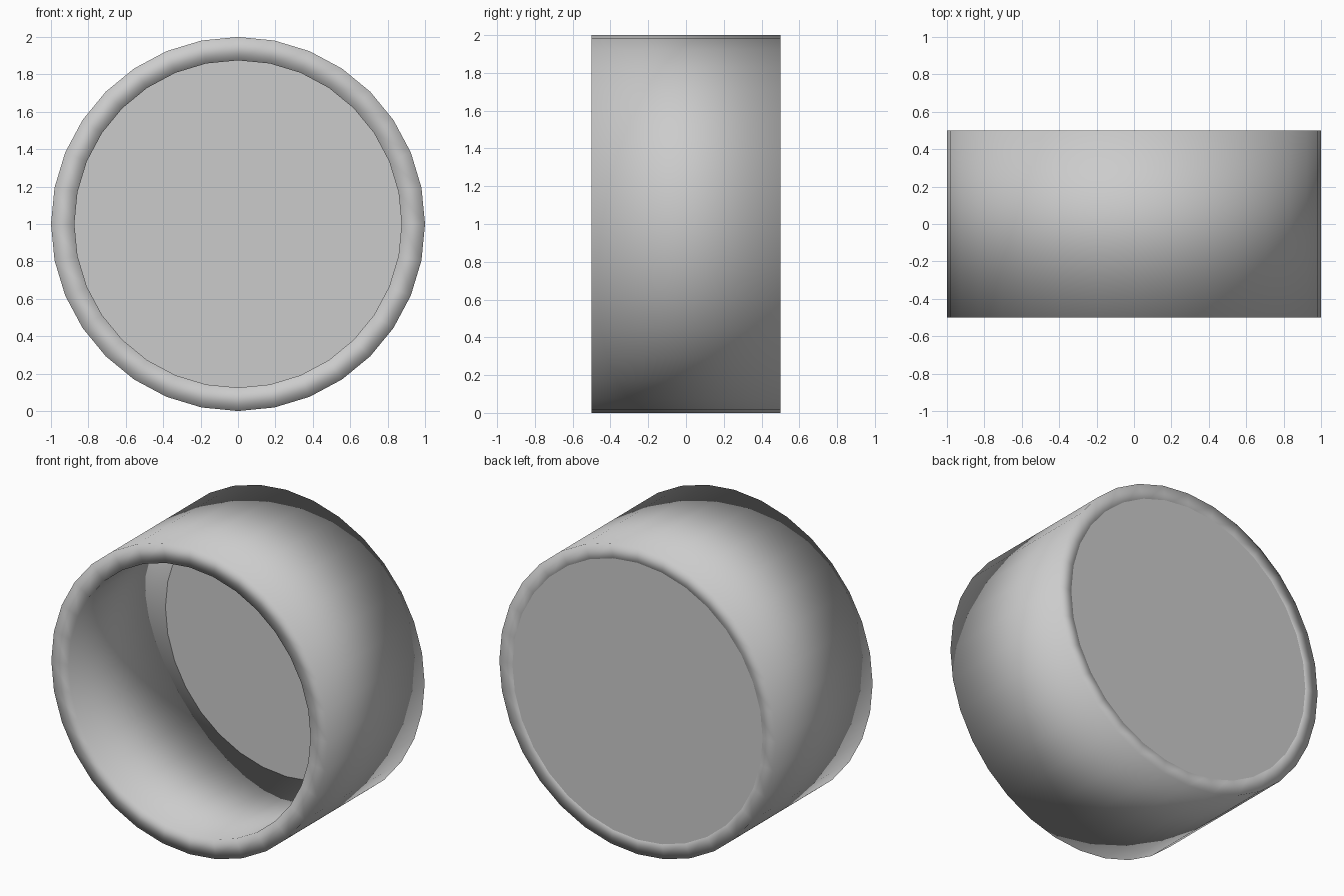
import bpy, bmesh, math

if "Cube" in bpy.data.objects:
    bpy.data.objects.remove(bpy.data.objects["Cube"])

SIDES = 32


def circle_point(r, y, i):
    a = 2 * math.pi * i / SIDES
    return (r * math.sin(a), y, 1 + r * math.cos(a))


def finish(name, bm, smooth):
    bmesh.ops.recalc_face_normals(bm, faces=bm.faces)
    for f in bm.faces:
        f.smooth = smooth
    mesh = bpy.data.meshes.new(name)
    bm.to_mesh(mesh)
    bm.free()
    obj = bpy.data.objects.new(name, mesh)
    bpy.context.collection.objects.link(obj)
    return obj


# Thick tube wall: a rectangular section swept round the y axis, fully smooth
section = [(1.0, -0.5), (1.0, 0.5), (0.875, 0.5), (0.875, -0.5)]
bm = bmesh.new()
loops = [[bm.verts.new(circle_point(r, y, i)) for i in range(SIDES)]
         for r, y in section]
for k in range(4):
    a, b = loops[k], loops[(k + 1) % 4]
    for i in range(SIDES):
        j = (i + 1) % SIDES
        bm.faces.new((a[i], a[j], b[j], b[i]))
finish("tube_wall", bm, True)

# Flat disc closing the back, lapping over the inner edge of the rim
bm = bmesh.new()
bm.faces.new([bm.verts.new(circle_point(0.905, 0.5005, i)) for i in range(SIDES)])
back = finish("back_disc", bm, False)
if back.data.polygons[0].normal.y < 0:
    back.data.flip_normals()
